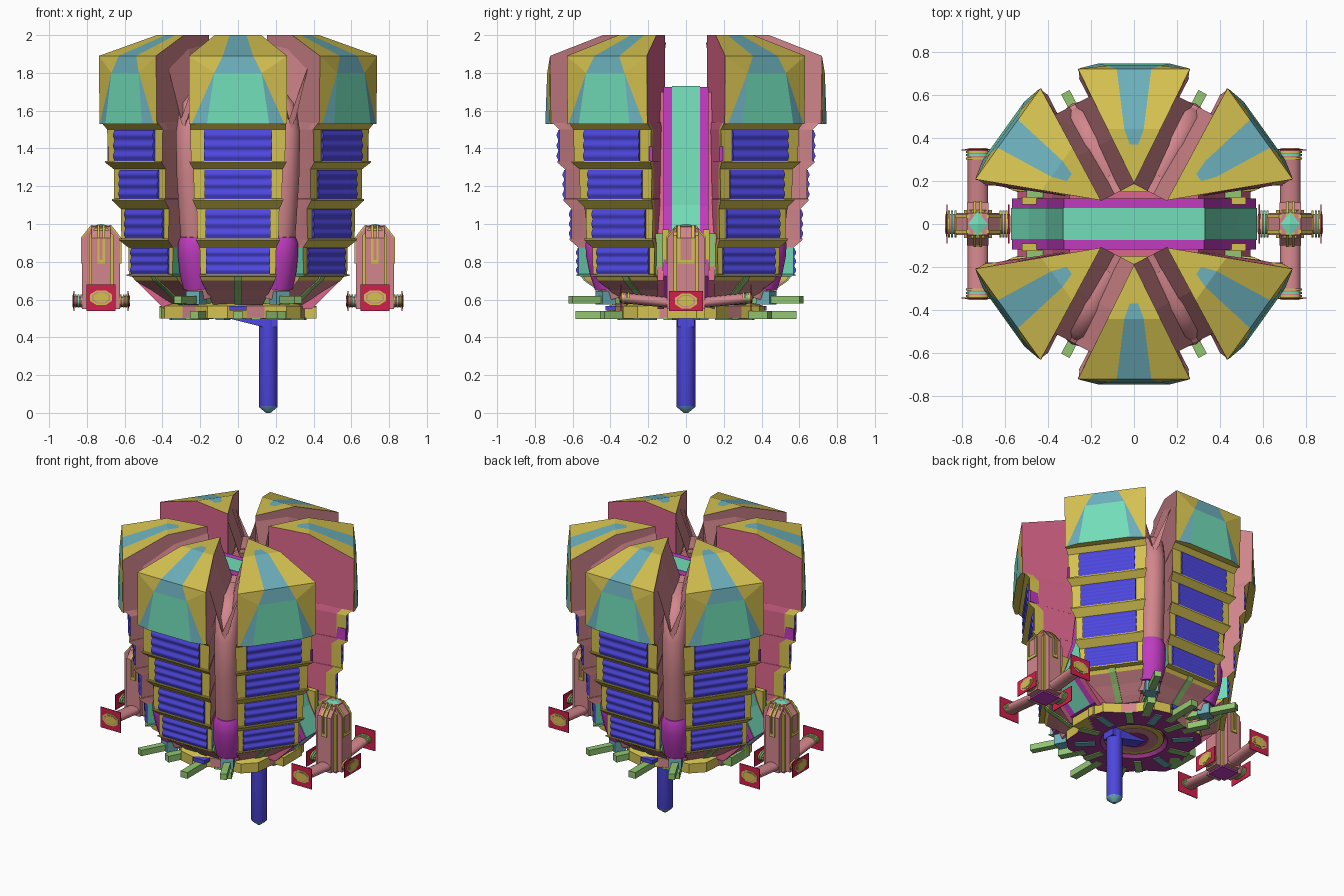
import bpy, bmesh, math
from mathutils import Vector, Matrix

if "Cube" in bpy.data.objects:
    bpy.data.objects.remove(bpy.data.objects["Cube"])

def lin(h):
    c = [int(h[i:i + 2], 16) / 255 for i in (0, 2, 4)]
    return [x / 12.92 if x < 0.04 else ((x + 0.055) / 1.055) ** 2.4 for x in c] + [1]

COL = dict(yellow="D4C150", blue="4E47E0", pink="D2868C", rose="DC668C", magenta="C03CC0",
           green="92C672", teal="72DDB8", sky="6CB0BC", red="D0204C", plum="A03690")
MAT = {}
for n, h in COL.items():
    MAT[n] = bpy.data.materials.new(n)
    MAT[n].diffuse_color = lin(h)

def make(name, verts, faces, cols, mat=None, smooth=False):
    """Mesh object; cols is one colour name per face."""
    me = bpy.data.meshes.new(name)
    me.from_pydata([tuple(v) for v in verts], [], faces)
    cols = [cols] * len(faces) if isinstance(cols, str) else cols
    used = sorted(set(cols))
    for c in used:
        me.materials.append(MAT[c])
    for p, c in zip(me.polygons, cols):
        p.material_index = used.index(c)
        p.use_smooth = smooth and len(p.vertices) == 4
    if mat:
        me.transform(mat)
    bm = bmesh.new()
    bm.from_mesh(me)
    bmesh.ops.recalc_face_normals(bm, faces=bm.faces)
    bm.to_mesh(me)
    bm.free()
    ob = bpy.data.objects.new(name, me)
    bpy.context.collection.objects.link(ob)
    return ob

def loft(name, rings, rule, mat=None, smooth=False):
    """Closed rings joined in order, with end caps; rule is a colour or rule(ring, side)."""
    col = (lambda i, j: rule) if isinstance(rule, str) else rule
    n = len(rings[0])
    v = [p for r in rings for p in r]
    f, c = [], []
    for i in range(len(rings) - 1):
        for j in range(n):
            k = (j + 1) % n
            f.append((i * n + j, i * n + k, (i + 1) * n + k, (i + 1) * n + j))
            c.append(col(i, j))
    f += [tuple(range(n)), tuple(range(len(v) - n, len(v)))]
    return make(name, v, f, c + [col(-1, 0), col(len(rings) - 1, 0)], mat, smooth)

def box(name, x, y, z, col, mat=None):
    loft(name, [[(x[0], y[0], h), (x[1], y[0], h), (x[1], y[1], h), (x[0], y[1], h)] for h in z], col, mat)

def tube(name, pts, rads, cols, n=12, mat=None, flat=1):
    """Round tube along points in the xz plane; flat squashes it vertically."""
    pts = [Vector(p) for p in pts]
    rings = []
    for i, p in enumerate(pts):
        t = (pts[min(i + 1, len(pts) - 1)] - pts[max(i - 1, 0)]).normalized()
        a = t.cross(Vector((0, 1, 0))).normalized()
        b = t.cross(a)
        rings.append([p + rads[i] * (a * math.cos(q) * flat + b * math.sin(q))
                      for q in (2 * math.pi * k / n for k in range(n))])
    loft(name, rings, cols, mat, True)

def spin(deg):
    return Matrix.Rotation(math.radians(deg), 4, 'Z')

def tier_r(z):
    """Radius of the panelled wall for a tier with its top at this height."""
    return 0.53 + 0.145 * ((z - 0.72) / 0.81) ** 0.8

TIERS = [(1.50, 1.33), (1.29, 1.13), (1.08, 0.92), (0.875, 0.73)]

def petal(deg):
    m = spin(deg)
    # sides facing the channel are rose with a yellow edge, sides facing the gaps pink
    lo = "rose" if deg in (-144.4, 35.6) else "pink"
    hi = "rose" if deg in (-35.6, 144.4) else "pink"
    # panelled wedge body: upright tiers, sloped ledges, curved underside
    prof = [(.57, .36, .13), (.60, .40, .145), (.65, .46, .17), (.70, .53, .195), (.722, .545, .20)]
    for top, bot in reversed(TIERS):
        r, w = tier_r(top), 0.198 + 0.05 * (bot - 0.72) / 0.6
        prof += [(bot - .005, r + .01, w + .008), (bot + .003, r + .01, w + .008), (bot + .004, r, w), (top, r, w + .004)]
    prof += [(1.53, 0.70, 0.255), (1.54, 0.71, 0.255)]
    rings = []
    for z, r, w in prof:
        e, we = r - .06, w * (1 - .06 / (r - .19))
        rings.append([(.19, -.006, z), (e, -we, z), (r, -w, z), (r, w, z), (e, we, z), (.19, .006, z)])
    def rule(i, j):
        c = {0: lo, 1: lo, 2: "yellow", 3: hi, 4: hi}.get(j, "pink")
        if i < 3:
            return "pink"
        if i == 3 or c == "yellow" or (j in (1, 3) and c == "rose"):
            return "yellow"
        return "teal" if 4 <= i < 8 else c
    loft("petal_body", rings, rule, m)
    # faceted helmet, front face split into painted facets
    v = [(.72, -.26, 1.89), (.72, -.08, 1.89), (.72, .08, 1.89), (.72, .26, 1.89),
         (.735, -.125, 1.80), (.735, .125, 1.80),
         (.715, -.26, 1.53), (.725, -.245, 1.53), (.745, -.165, 1.53),
         (.745, .165, 1.53), (.725, .245, 1.53), (.715, .26, 1.53),
         (.44, -.123, 2.0), (.44, -.045, 2.0), (.44, .045, 2.0), (.44, .123, 2.0),
         (.19, 0, 2.0), (.19, 0, 1.53), (.37, -.02, 2.0), (.37, .02, 2.0)]
    f = [(1, 2, 5, 4), (4, 5, 9, 8), (4, 8, 7), (5, 10, 9), (0, 1, 4), (0, 4, 7, 6), (3, 5, 2), (3, 11, 10, 5),
         (0, 12, 13, 1), (1, 13, 14, 2), (2, 14, 15, 3), (13, 18, 19, 14), (12, 16, 18, 13), (14, 19, 16, 15),
         (16, 19, 18), (0, 6, 17, 16, 12), (3, 15, 16, 17, 11), (6, 7, 8, 9, 10, 11, 17)]
    c = ["sky", "teal", "sky", "sky"] + ["yellow"] * 5 + ["sky", "yellow", "sky"] + ["yellow"] * 3 + [lo, hi, "yellow"]
    make("petal_helmet", v, f, c, m)
    # gently rippled panels
    for top, bot in TIERS:
        w = 0.168 + 0.012 * (bot - 0.72) / 0.6
        rings = []
        for k in range(25):
            z = bot + 0.003 + (top - bot - 0.006) * k / 24
            r = tier_r(top) + 0.010 - 0.0045 * math.cos(2 * math.pi * 3 * k / 24)
            rings.append([(r - 0.04, -w, z), (r, -w, z), (r, w, z), (r - 0.04, w, z)])
        for p in loft("rippled_panel", rings, "blue", m).data.polygons:
            p.use_smooth = p.index % 4 == 1 and p.index < 96
    # rib on the curved underside
    loft("underside_rib", [[(r - .03, -.02, z), (r + .01, -.02, z), (r + .01, .02, z), (r - .03, .02, z)]
                           for z, r, w in prof[:5]], "green", m)

for a in (-90, 90, -35.6, 35.6, -144.4, 144.4):
    petal(a)

# narrow gaps: V gutter at the top, round column below, arched sleeve and strut at the foot
for a in (-62.5, 62.5, -117.5, 117.5):
    m = spin(a)
    loft("gap_gutter", [[(r, -w, t), (r, -.02, b), (r, .02, b), (r, w, t), (r, 0, b - .05)] for r, w, t, b in
                        ((.165, .088, 1.96, 1.74), (.40, .093, 1.94, 1.70), (.62, .098, 1.84, 1.55))], "pink", m)
    path = [(.25, 1.66), (.42, 1.66), (.52, 1.60), (.555, 1.48), (.545, 1.25), (.51, 1.0), (.475, .80), (.41, .62)]
    tube("gap_column", [(r, 0, z) for r, z in path], [.074] * 8, "pink", 14, m)
    tube("column_sleeve", [(.45, 0, .67), (.475, 0, .76), (.495, 0, .85), (.505, 0, .91), (.51, 0, .94)],
         [.085, .092, .092, .085, .07], "magenta", 14, m)
    box("upper_strut", (.30, .69), (-.022, .022), (.58, .62), "green", m)
    box("strut_clamp", (.44, .52), (-.04, .04), (.575, .645), "sky", m)

# central channel: teal band with magenta borders, flaring at the foot
prof = [(.33, 1.73), (.37, 1.40), (.41, 1.1), (.49, .88), (.57, .73), (.42, .58)]
def channel(name, y0, y1, col, d):
    pts = [(x - d, z - d) for x, z in prof]
    pts = [(-x, z) for x, z in pts] + [(x, z) for x, z in reversed(pts)]
    loft(name, [[(x, y, z) for x, z in pts] for y in (y0, y1)], col)
channel("channel_band", -.075, .075, "teal", 0)
channel("channel_border", -.118, .118, "magenta", .004)
for s in (-1, 1):
    channel("channel_wall", *sorted((s * .117, s * .15)), "rose", .03)
    for t in (-1, 1):
        box("channel_post", sorted((s * .42, s * .50)), sorted((t * .12, t * .175)), (.70, .95), "green")
        box("post_trim", sorted((s * .44, s * .52)), sorted((t * .09, t * .125)), (.70, .97), "yellow")
        box("wall_patch", sorted((s * .60, s * .692)), sorted((t * .178, t * .195)), (1.33, 1.41), "magenta")

# base disc with coloured segments and a stepped underside
N = 24
def disc(name, prof, rule):
    loft(name, [[(r * (1 if k % 4 < 2 else s) * math.cos(2 * math.pi * (k + .5) / N),
                  r * (1 if k % 4 < 2 else s) * math.sin(2 * math.pi * (k + .5) / N), z)
                 for k in range(N)] for r, z, s in prof], rule)
disc("base_disc", [(.19, .53, 1), (.21, .50, 1), (.42, .50, .88), (.42, .565, .88), (.3, .60, 1)],
     lambda i, j: "plum" if i in (-1, 0, 1) else "pink" if i == 2 and j % 4 == 2 else "yellow")
for r, z, col in ((.185, .515, "yellow"), (.15, .512, "pink"), (.09, .509, "plum")):
    disc("hub_ring", [(r, z, 1), (r, .55, 1)], col)
for k in range(12):
    box("base_rib", (.24, .37), (-.024, .024), (.493, .505), "green" if k % 2 else "sky", spin(30 * k + 15))
for a in (-90, 90, -62.5, 62.5, -117.5, 117.5):
    box("lower_arm", (.33, .585 if abs(a) == 90 else .5), (-.025, .025), (.497, .54), "green", spin(a))
for s in (-1, 1):
    box("base_block", sorted((s * .30, s * .415)), (-.1, .1), (.50, .56), "green" if s < 0 else "yellow")
    box("base_key", (-.045, .045), sorted((s * .37, s * .425)), (.541, .566), "blue")

# crank and drive shaft
loft("crank_arm", [[(-.05, y, .56), (-.05, y, .50), (.13, y, .455), (.21, y, .455), (.21, y, .56)]
                   for y in (-.045, .045)], "blue")
tube("drive_shaft", [(.16, 0, .5), (.16, 0, .035), (.16, 0, .03), (.16, 0, 0)], [.05, .05, .048, .012],
     lambda i, j: "blue" if i < 1 else "sky", 16)

# side pods: crossed fins, pointed cap, flanged pipes with badge plates
def fin(name, w, t, col, z0, z1, zt, m):
    loft(name, [[(-w * q, -t, z), (w * q, -t, z), (w * q, t, z), (-w * q, t, z)]
                for z, q in ((z0, 1), (z1, 1), (zt, .45))], col, m)

for s in (-1, 1):
    at = Matrix.Translation((s * .725, 0, 0))
    box("pod_sole", (-.064, .064), (-.064, .064), (.54, .552), "magenta", at)
    for a in (0, 90):
        m = at @ spin(a)
        fin("pod_fin", .1, .05, "pink", .55, .925, .99, m)
        w, th = (.036, .008) if a == 0 else (.014, .006)
        for e in (-1, 1):
            # open-topped trim loop on each fin end, continued up the sloped cap
            for y in (-w, w):
                loft("slot_trim", [[(e * (x - .012), y - th, z), (e * x, y - th, z), (e * x, y + th, z),
                                    (e * (x - .012), y + th, z)]
                                   for x, z in ((.107, .80), (.107, .927), (.052, .996))], "yellow", m)
            box("slot_trim_foot", sorted((e * .095, e * .107)), (-w - th, w + th), (.79, .81), "yellow", m)
    fin("pod_corner", .065, .065, "yellow", .55, .94, .98, at)
    make("pod_cap", [(.045, 0, .99), (0, .06, .99), (-.045, 0, .99), (0, -.06, .99), (0, 0, 1.0)],
         [(0, 1, 4), (1, 2, 4), (2, 3, 4), (3, 0, 4), (3, 2, 1, 0)], "teal", at)
    for a in (0, 90, 180, 270):
        m = at @ spin(a)
        short = a % 180 == 0
        L, z1 = (.145, .592) if short else (.345, .61)
        tube("pod_pipe", [(0, 0, .575), (L, 0, z1)], [.047, .047], "pink", 12, m, .6)
        for d, col in ((.045, "yellow"), (.030, "teal"), (.016, "yellow")):
            r = .062 if short else .054
            tube("pipe_collar", [(L - d, 0, z1), (L - d + .009, 0, z1)], [r, r], col, 12, m, .55)
        wd, h = (.09, .052) if short else (.076, .07)
        box("end_plate", (L - .004, L + .001), (-wd, wd), (z1 - h, z1 + h), "red", m)
        octa = [(.064 * math.cos(math.pi * k / 4 + .39), .042 * math.sin(math.pi * k / 4 + .39)) for k in range(8)]
        for k, (q, col) in enumerate(((1, "yellow"), (.8, "pink"), (.68, "yellow"))):
            loft("end_badge", [[(x, y * q, z1 + z * q) for y, z in octa] for x in (L, L + .003 + .002 * k)], col, m)

for m in bpy.data.materials:
    if m.users and not m.is_grease_pencil:
        m.use_nodes = True
        m.node_tree.nodes["Principled BSDF"].inputs["Base Color"].default_value = m.diffuse_color
